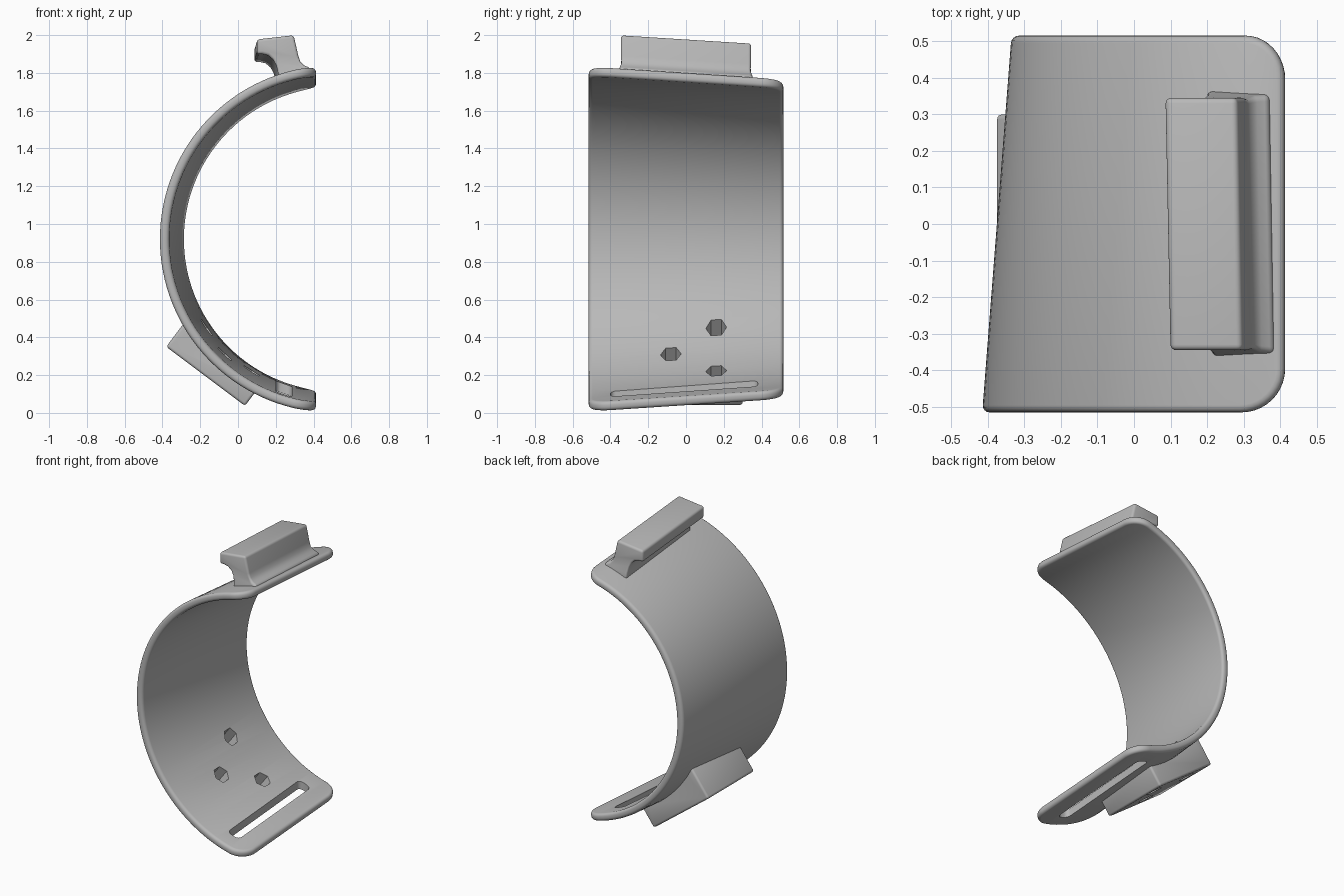
import bpy, bmesh, math
from mathutils import Vector

cube = bpy.data.objects.get("Cube")
if cube:
    bpy.data.objects.remove(cube, do_unlink=True)

grey = bpy.data.materials.new("plain_grey")
grey.use_nodes = True
grey.diffuse_color = (0.48, 0.48, 0.48, 1)
grey.node_tree.nodes["Principled BSDF"].inputs["Base Color"].default_value = grey.diffuse_color


def make_object(name, bm):
    bmesh.ops.recalc_face_normals(bm, faces=bm.faces)
    mesh = bpy.data.meshes.new(name)
    bm.to_mesh(mesh)
    bm.free()
    mesh.materials.append(grey)
    obj = bpy.data.objects.new(name, mesh)
    bpy.context.collection.objects.link(obj)
    return obj


def add_bevel(obj, width, segments=3):
    mod = obj.modifiers.new("rounding", "BEVEL")
    mod.width, mod.segments = width, segments
    mod.limit_method, mod.angle_limit = "ANGLE", math.radians(35)


def cut(obj, cutter):
    mod = obj.modifiers.new("cut", "BOOLEAN")
    mod.operation, mod.solver, mod.object = "DIFFERENCE", "EXACT", cutter


def prism(name, ring_a, ring_b):
    """Solid between two matching outlines."""
    bm = bmesh.new()
    a, b = ([bm.verts.new(p) for p in ring] for ring in (ring_a, ring_b))
    bm.faces.new(a)
    bm.faces.new(b[::-1])
    for i in range(len(a)):
        j = (i + 1) % len(a)
        bm.faces.new((a[i], b[i], b[j], a[j]))
    return make_object(name, bm)


# Cone that the cuff is cut from: its axis runs along y and it narrows to the back
HALF_W, THICK, MID_Z, ARC = 0.515, 0.05, 0.92, 1.3


def cone(y):
    t = (y + HALF_W) / (2 * HALF_W)
    return 0.505 + 0.015 * t, 0.92 - 0.065 * t, math.radians(84.1 - 1.5 * t)


def on_shell(s, y, depth):
    cx, radius, half_angle = cone(y)
    a = s / ARC * half_angle
    r = radius - depth
    return Vector((cx - r * math.cos(a), y, MID_Z + r * math.sin(a)))


def plan_outline(inset, corner=0.12, steps=10, middle=56):
    """Half outline of the unrolled cuff: (arc position, half width)."""
    r = corner - inset
    start = []
    for i in range(steps + 1):
        a = math.pi / 2 * i / steps
        start.append((-ARC + corner - r * math.cos(a), HALF_W - corner + r * math.sin(a)))
    span = ARC - corner
    mid = [(-span + 2 * span * i / middle, HALF_W - inset) for i in range(1, middle)]
    return start + mid + [(-s, h) for s, h in reversed(start)]


# Cuff shell: stacked outlines give the rounded rim
bm = bmesh.new()
EDGE = 0.02
quarter = [math.pi / 2 * i / 4 for i in range(5)]
rim = [(EDGE * (1 - math.sin(a)), EDGE * (1 - math.cos(a))) for a in quarter]
rim += [(d, THICK - t) for d, t in reversed(rim)]
rings = []
for inset, depth in rim:
    half = plan_outline(inset)
    pts = [on_shell(s, h, depth) for s, h in half]
    pts += [on_shell(s, -h, depth) for s, h in reversed(half)]
    rings.append([bm.verts.new(p) for p in pts])
count = len(rings[0])
for lower, upper in zip(rings, rings[1:]):
    for i in range(count):
        j = (i + 1) % count
        bm.faces.new((lower[i], lower[j], upper[j], upper[i]))
for ring in (rings[0], rings[-1]):
    for i in range(count // 2 - 1):
        bm.faces.new((ring[i], ring[i + 1], ring[-2 - i], ring[-1 - i]))
shell = make_object("cuff_shell", bm)

# Mounting pad: flat outer face, inner side sunk into the shell
outer_a, outer_b = Vector((-0.38, 0.35)), Vector((0.037, 0.037))
inward = Vector((0.6, 0.8))


def pad_ring(y):
    cx, radius, _ = cone(y)
    ring = [outer_a, outer_b]
    for i in range(9):
        p = outer_b.lerp(outer_a, i / 8)
        f = p - Vector((cx, MID_Z))
        b = f.dot(inward)
        reach = -b - math.sqrt(b * b - f.length_squared + (radius - 0.025) ** 2)
        ring.append(p + inward * reach)
    return [(p.x, y, p.y) for p in ring]


pad = prism("mounting_pad", pad_ring(-0.2), pad_ring(0.3))
add_bevel(pad, 0.014)

# Hook: stem with an overhanging lip, following the slope of the cuff
profile = [(0.215, 1.755), (0.212, 1.80), (0.203, 1.84), (0.185, 1.872), (0.16, 1.893),
           (0.13, 1.90), (0.10, 1.90), (0.10, 1.978), (0.295, 2.0), (0.32, 1.89),
           (0.33, 1.86), (0.35, 1.84), (0.385, 1.826), (0.385, 1.795)]
HOOK = 0.345


def hook_ring(side):
    ring = []
    for x, z in profile:
        y = side * (HOOK + 0.2 * max(0, 1.86 - z))
        ring.append((x - 0.02 * (y + HOOK), y, z - 0.063 * (y + HOOK)))
    return ring


hook = prism("strap_hook", hook_ring(-1), hook_ring(1))
add_bevel(hook, 0.026, 4)

# Strap slot near the lower end
slot_plan = []
for sx, sy, first in ((1, 1, 0), (-1, 1, 1), (-1, -1, 2), (1, -1, 3)):
    for k in range(5):
        a = math.pi / 2 * (first + k / 4)
        slot_plan.append((0.243 + sx * 0.012 + 0.03 * math.cos(a),
                          -0.01 + sy * 0.36 + 0.03 * math.sin(a)))
slot = prism("slot_cutter", [(x, y, -0.1) for x, y in slot_plan],
             [(x, y, 0.35) for x, y in slot_plan])
cutters = [slot]
cut(shell, slot)

# Three hexagonal holes through shell and pad
axis, up = Vector((0.6, 0, 0.8)), Vector((-0.8, 0, 0.6))
for x, y, z in ((-0.167, 0.16, 0.45), (-0.07, -0.08, 0.31), (0.07, 0.16, 0.22)):
    centre = Vector((x, y, z))
    hexagon = [centre + 0.055 * (Vector((0, 1, 0)) * math.cos(i * math.pi / 3)
                                 + up * math.sin(i * math.pi / 3)) for i in range(6)]
    hole = prism("hole_cutter", [p - axis * 0.4 for p in hexagon],
                 [p + axis * 0.15 for p in hexagon])
    cutters.append(hole)
    cut(shell, hole)
    cut(pad, hole)

# Apply modifiers, then smooth the curved surfaces
bpy.context.view_layer.update()
for obj in (shell, pad, hook):
    bpy.ops.object.select_all(action="DESELECT")
    obj.select_set(True)
    bpy.context.view_layer.objects.active = obj
    for mod in list(obj.modifiers):
        bpy.ops.object.modifier_apply(modifier=mod.name)
    bpy.ops.object.shade_smooth_by_angle(angle=math.radians(35))
for cutter in cutters:
    bpy.data.objects.remove(cutter, do_unlink=True)
